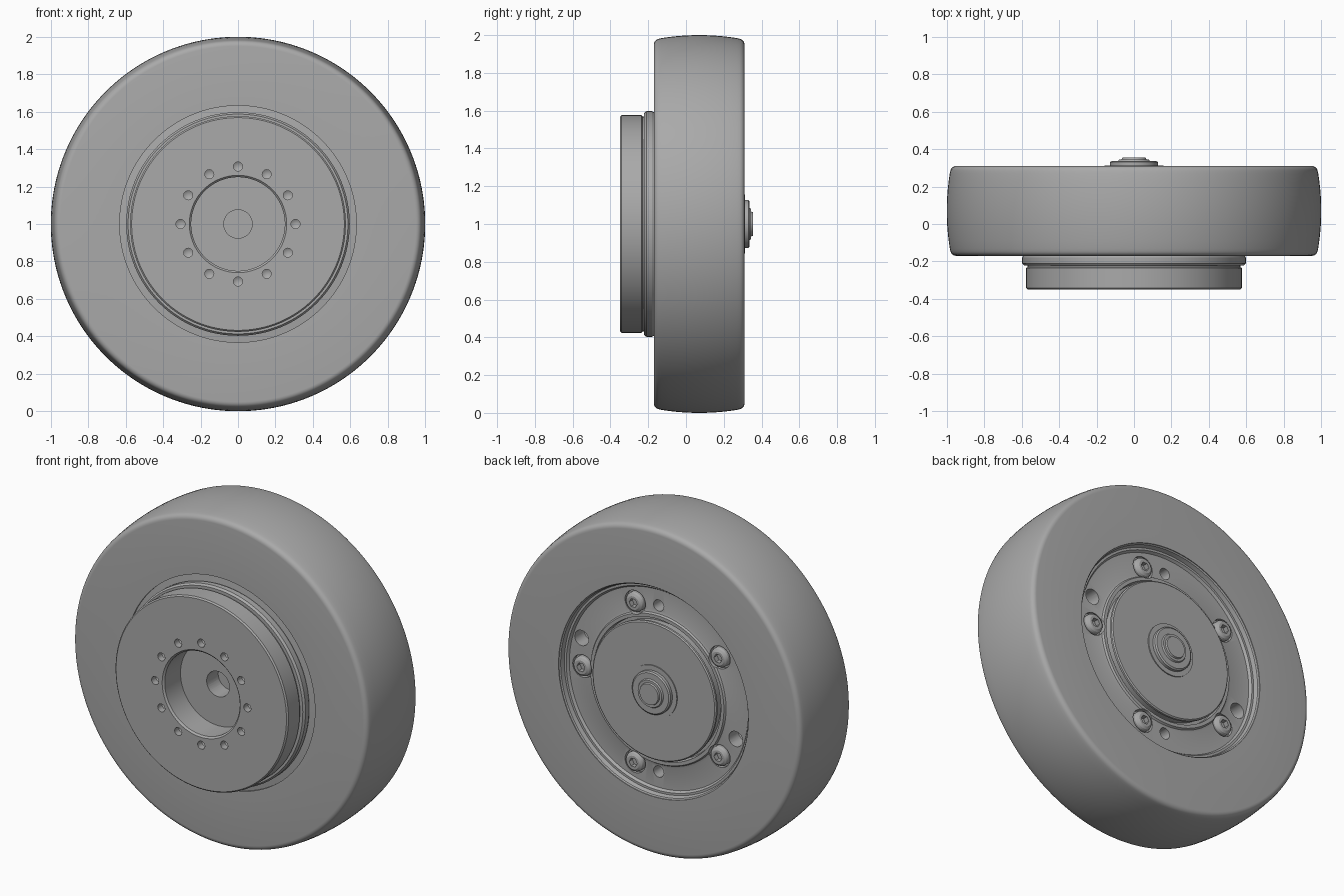
import bpy, bmesh
from math import cos, sin, pi, radians
from mathutils import Matrix, Vector

cube = bpy.data.objects.get("Cube")
if cube:
    bpy.data.objects.remove(cube)

grey = bpy.data.materials.new("plain grey")
grey.use_nodes = True
grey.diffuse_color = (0.4, 0.4, 0.4, 1)
grey.node_tree.nodes["Principled BSDF"].inputs["Base Color"].default_value = (0.4, 0.4, 0.4, 1)


def polar(radius, degrees, y=0.0):
    a = radians(degrees)
    return (radius * cos(a), y, 1 + radius * sin(a))


def lathe(name, profile, centre=(0, 0, 1), steps=128):
    """Turn (radius, y) points around the y axis through centre."""
    bm = bmesh.new()
    verts = [bm.verts.new((r, y, 0)) for r, y in profile]
    edges = [bm.edges.new(pair) for pair in zip(verts, verts[1:])]
    bmesh.ops.spin(bm, geom=verts + edges, cent=(0, 0, 0), axis=(0, 1, 0),
                   angle=2 * pi, steps=steps, use_duplicate=False)
    bmesh.ops.remove_doubles(bm, verts=bm.verts, dist=0.0001)
    bmesh.ops.recalc_face_normals(bm, faces=bm.faces)
    bm.transform(Matrix.Translation(Vector(centre)))
    mesh = bpy.data.meshes.new(name)
    bm.to_mesh(mesh)
    bm.free()
    mesh.materials.append(grey)
    obj = bpy.data.objects.new(name, mesh)
    bpy.context.collection.objects.link(obj)
    return obj


def drill(target, places, radius, y0, y1, tip=0.0, steps=24):
    """Cut round holes from y0 to y1 with an optional conical tip."""
    for place in places:
        cutter = lathe("cutter", [(0, y0), (radius, y0), (radius, y1), (0, y1 + tip)],
                       place, steps)
        cutter.hide_render = True
        mod = target.modifiers.new("hole", "BOOLEAN")
        mod.operation = "DIFFERENCE"
        mod.solver = "EXACT"
        mod.object = cutter
        activate(target)
        bpy.ops.object.modifier_apply(modifier=mod.name)
        bpy.data.objects.remove(cutter)


def activate(obj):
    bpy.ops.object.select_all(action="DESELECT")
    obj.select_set(True)
    bpy.context.view_layer.objects.active = obj


def smooth(obj):
    activate(obj)
    bpy.ops.object.shade_smooth_by_angle(angle=radians(25))


# Tyre with a slightly crowned tread and rounded shoulders
MID, HALF = 0.07, 0.24
shoulder = [(0.95 + 0.031 * sin(radians(a)), HALF - 0.031 + 0.031 * cos(radians(a)))
            for a in range(0, 81, 16)]
crown = [(1 - 0.016 * (t / 5) ** 2, 0.2 * t / 5) for t in range(5, 0, -1)]
half = [(0.632, HALF)] + shoulder + crown
tread = half + [(1, 0)] + [(r, -y) for r, y in reversed(half)]
tyre = lathe("tyre", [(r, MID + y) for r, y in tread + half[:1]], steps=160)

# Wheel body: stepped front hub, bore, and recessed back
wheel = lathe("wheel_body", [
    (0, -0.19), (0.25, -0.19), (0.25, -0.34), (0.26, -0.35),
    (0.568, -0.35), (0.576, -0.342), (0.576, -0.235), (0.568, -0.23),
    (0.568, -0.222), (0.587, -0.222), (0.597, -0.21), (0.597, -0.18),
    (0.59, -0.165), (0.633, -0.16),
    (0.633, 0.306), (0.625, 0.3), (0.618, 0.275), (0.605, 0.275),
    (0.595, 0.26), (0.465, 0.26), (0.452, 0.264), (0.445, 0.275),
    (0.425, 0.275), (0.42, 0.24), (0.4, 0.24), (0.4, 0.285),
    (0.412, 0.288), (0.412, 0.3), (0.405, 0.306), (0, 0.306)])
drill(wheel, [(0, 0, 1)], 0.076, -0.25, -0.08, steps=48)
drill(wheel, [polar(0.307, a) for a in range(0, 360, 30)], 0.024, -0.4, -0.31, 0.015)

# Back holes and screw pockets
screw_angles = range(0, 360, 72)
drill(wheel, [polar(0.5, a) for a in (90, 270)], 0.034, 0.35, 0.18, -0.02)
drill(wheel, [polar(0.54, a) for a in (18, 198)], 0.046, 0.35, 0.17, -0.02)
drill(wheel, [polar(0.505, a) for a in screw_angles], 0.068, 0.35, 0.235, steps=32)

# Stepped axle cap on the back
cap = lathe("axle_cap", [
    (0, 0.3), (0.157, 0.3), (0.157, 0.312), (0.128, 0.312), (0.128, 0.33),
    (0.12, 0.336), (0.085, 0.336), (0.08, 0.345), (0.066, 0.345),
    (0.062, 0.354), (0, 0.354)], steps=64)

# Socket-head screws
screws = []
for a in screw_angles:
    screw = lathe("wheel_screw", [
        (0, 0.23), (0.058, 0.23), (0.058, 0.262), (0.053, 0.272),
        (0.04, 0.28), (0, 0.28)], polar(0.505, a), 32)
    drill(screw, [polar(0.505, a)], 0.027, 0.3, 0.25, steps=6)
    screws.append(screw)

for part in [tyre, wheel, cap] + screws:
    smooth(part)
